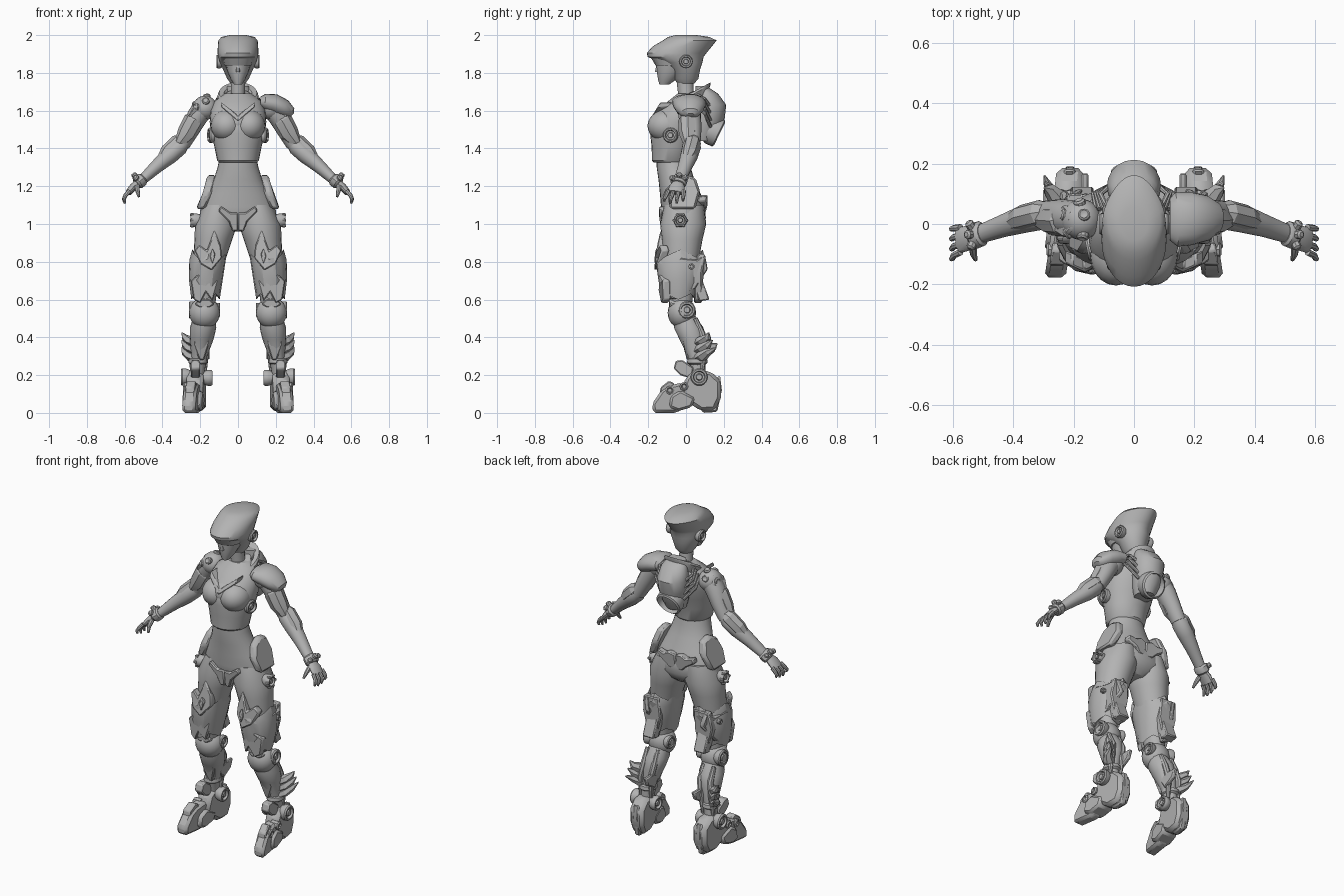
import bpy, bmesh, math
from mathutils import Vector as V

grey = bpy.data.materials.new("armour_grey")
grey.diffuse_color = (0.45, 0.45, 0.45, 1)


def finish(name, bm, mirror=False, angle=35, bevel=0):
    bmesh.ops.recalc_face_normals(bm, faces=bm.faces)
    me = bpy.data.meshes.new(name)
    bm.to_mesh(me)
    bm.free()
    me.materials.append(grey)
    me.polygons.foreach_set("use_smooth", [True] * len(me.polygons))
    me.set_sharp_from_angle(angle=math.radians(angle))
    ob = bpy.data.objects.new(name, me)
    bpy.context.collection.objects.link(ob)
    if bevel:
        b = ob.modifiers.new("bevel", "BEVEL")
        b.width, b.segments = bevel, 1
    if mirror:
        ob.modifiers.new("mirror", "MIRROR")
    return ob


def skin(bm, rings):
    """Bridge rings of points and cap both ends."""
    vs = [[bm.verts.new(p) for p in r] for r in rings]
    n = len(vs[0])
    for a, b in zip(vs, vs[1:]):
        for i in range(n):
            bm.faces.new((a[i], a[(i + 1) % n], b[(i + 1) % n], b[i]))
    bm.faces.new(vs[0])
    bm.faces.new(vs[-1])


def tube(name, rows, n=20, flat=False, mirror=False, power=1.0, tilt=0, angle=35):
    """Rows are x, y, z, side radius, depth radius and optional zigzag height."""
    pts = [V(r[:3]) for r in rows]
    rings = []
    for k, r in enumerate(rows):
        t = V((0, 0, 1)) if flat else (pts[min(k + 1, len(pts) - 1)] - pts[max(k - 1, 0)]).normalized()
        ref = V((1, 0, 0)) if abs(t.y) > 0.9 else V((0, 1, 0))
        s = ref.cross(t).normalized()
        u = t.cross(s)
        ring = []
        for i in range(n):
            a = 2 * math.pi * i / n
            c, d = math.cos(a), math.sin(a)
            c, d = math.copysign(abs(c) ** power, c), math.copysign(abs(d) ** power, d)
            p = pts[k] + s * (r[3] * c) + u * (r[4] * d)
            p.z += tilt * (p.y - pts[k].y) + (r[5] * math.cos(4 * a) if len(r) > 5 else 0)
            ring.append(p)
        rings.append(ring)
    bm = bmesh.new()
    skin(bm, rings)
    return finish(name, bm, mirror, angle)


def lathe(name, centre, axis, profile, n=20, mirror=False):
    """Profile is radius and height along the axis."""
    q = V(axis).to_track_quat('Z', 'Y')
    bm = bmesh.new()
    skin(bm, [[V(centre) + q @ V((r * math.cos(i * math.tau / n), r * math.sin(i * math.tau / n), h))
               for i in range(n)] for r, h in profile])
    return finish(name, bm, mirror)


def port(name, centre, axis, r, h, mirror=True):
    """Round socket with a recess and a central hub."""
    return lathe(name, centre, axis, [(r * .8, -h), (r, 0), (r, h * .7), (r * .88, h), (r * .7, h), (r * .6, h * .4),
                                      (r * .4, h * .4), (r * .32, h * .9), (r * .1, h * .9)], mirror=mirror)


def ball(name, c, rad, mirror=True):
    bm = bmesh.new()
    bmesh.ops.create_uvsphere(bm, u_segments=20, v_segments=12, radius=1)
    for v in bm.verts:
        v.co = V([c[i] + v.co[i] * rad[i] for i in range(3)])
    return finish(name, bm, mirror, 60)


def plate(name, plane, poly, lo, hi, mirror=True, bevel=.006, shear=0, bow=0, skew=0):
    """Outline in yz (plane x) or xz (plane y), thickness lo to hi, sheared by height, bowed and skewed."""
    zc = sum(p[1] for p in poly) / len(poly)
    hc = sum(p[0] for p in poly) / len(poly)

    def put(p, d):
        d += shear * (p[1] - zc) + bow * (p[0] - hc) ** 2 + skew * p[0]
        return V((d, p[0], p[1])) if plane == 'x' else V((p[0], d, p[1]))
    bm = bmesh.new()
    skin(bm, [[put(p, lo) for p in poly], [put(p, hi) for p in poly]])
    return finish(name, bm, mirror, 30, bevel)


# Helmet with a swept-back crest that narrows to the rear, face and neck
helmet = tube("helmet", [(0, .0, 1.745, .04, .045), (0, .0, 1.77, .058, .066), (0, -.005, 1.82, .08, .08),
                         (0, -.025, 1.855, .096, .112), (0, -.055, 1.885, .106, .148), (0, -.05, 1.905, .108, .158),
                         (0, -.02, 1.94, .107, .157), (0, .02, 1.972, .104, .142), (0, .015, 1.99, .088, .11),
                         (0, 0, 2.0, .045, .055)], 32, True)
for v in helmet.data.vertices:
    if v.co.z > 1.86 and v.co.y > .03:
        v.co.x *= 1 - .2 * min(1, (v.co.y - .03) / .12)
tube("face", [(0, -.115, 1.738, .02, .026), (0, -.1, 1.765, .038, .048), (0, -.085, 1.81, .058, .07),
              (0, -.08, 1.865, .07, .08)], 16, True)
tube("nose", [(0, -.155, 1.805, .012, .012), (0, -.145, 1.85, .006, .01)], 6, True)
tube("visor", [(0, -.06, 1.84, .074, .102), (0, -.06, 1.88, .086, .125)], 16, True, power=.8)
port("ear_disc", (.095, 0, 1.86), (1, 0, 0), .036, .02)
tube("neck", [(0, .01, 1.62, .05, .05), (0, 0, 1.69, .037, .042), (0, -.01, 1.8, .04, .045)], 16, True)

# Torso, collar and bust
tube("chest", [(0, -.075, 1.325, .1, .095), (0, -.075, 1.335, .11, .105), (0, -.07, 1.41, .125, .112),
               (0, -.06, 1.48, .142, .13), (0, -.05, 1.54, .15, .137), (0, -.025, 1.6, .145, .125),
               (0, .0, 1.65, .125, .095), (0, .015, 1.69, .07, .06)], 28, True)
ball("bust", (.06, -.106, 1.52), (.085, .098, .084))
ball("bust_bridge", (0, -.095, 1.535), (.1, .095, .08), False)
plate("chest_chevron", 'y', [(0, 1.575), (.09, 1.645), (.09, 1.62), (0, 1.545)], -.165, -.10, shear=.6, bevel=.004)
tube("collar", [(0, .02, 1.63, .1, .09), (0, .025, 1.68, .108, .105), (0, .03, 1.695, .1, .1),
                (0, .025, 1.69, .075, .075), (0, .02, 1.64, .06, .06)], 24, True, tilt=.55)
tube("neck_ring", [(0, .01, 1.64, .07, .07), (0, .01, 1.685, .066, .066), (0, .01, 1.69, .055, .055)], 20, True, tilt=.4)
port("rib_disc", (.135, -.08, 1.47), (1, -.2, 0), .04, .022)
tube("waist", [(0, -.07, 1.37, .095, .085), (0, -.065, 1.3, .108, .09), (0, -.05, 1.23, .13, .095),
               (0, -.03, 1.16, .165, .108), (0, -.015, 1.09, .198, .117), (0, -.01, 1.03, .205, .115),
               (0, -.01, .985, .15, .09), (0, -.01, .96, .06, .06)], 28, True)

# Hip plates and pelvis plates
plate("hip_plate", 'x', [(-.085, 1.08), (-.1, 1.16), (-.07, 1.23), (-.01, 1.262), (.05, 1.245), (.075, 1.17), (.05, 1.08)],
      .15, .197, shear=-.38, bow=-2.5, bevel=.012)
plate("pelvis_plate", 'y', [(0, 1.06), (.04, 1.06), (.09, 1.095), (.105, 1.07), (.05, 1.015), (.03, .96), (0, .965)],
      -.14, -.1, shear=-.12, bow=1.5)
plate("tail_plate", 'y', [(0, 1.145), (.04, 1.155), (.075, 1.14), (.12, 1.15), (.125, 1.12), (.075, 1.09), (.045, 1.06), (0, 1.055)],
      .07, .112, shear=.1, bow=-2)
port("hip_disc", (.222, -.03, 1.02), (1, 0, 0), .036, .03)
for i in range(6):
    a = i * math.tau / 6
    lathe("hip_disc_bolt", (.235, -.03 + .034 * math.cos(a), 1.02 + .034 * math.sin(a)), (1, 0, 0),
          [(.008, 0), (.008, .014), (.005, .02)], 8, True)

# Back engine with nozzle and cables
tube("back_engine", [(0, .08, 1.73, .055, .03), (0, .11, 1.69, .078, .06), (0, .125, 1.63, .09, .088),
                     (0, .115, 1.56, .085, .09), (0, .1, 1.49, .072, .078), (0, .09, 1.44, .055, .06)], 20, True)
lathe("engine_nozzle", (0, .14, 1.495), (0, .9, -.44),
      [(.06, -.05), (.078, -.005), (.077, .035), (.066, .042), (.058, .0), (.042, -.005), (.038, .02), (.026, .02), (.018, -.02)], 28)
for i in range(4):
    tube("engine_cable", [(.09 + .012 * i, .05, 1.69 - .02 * i, .009, .009), (.11 + .008 * i, .1, 1.66 - .025 * i, .009, .009),
                          (.075, .13, 1.62 - .035 * i, .009, .009)], 8, mirror=True)

# Shoulders, arms and elbow armour
ball("shoulder", (.175, .015, 1.615), (.066, .068, .064))
tube("upper_arm", [(.17, .015, 1.63, .058, .06), (.215, .02, 1.57, .056, .06), (.25, .03, 1.5, .047, .052),
                   (.295, .032, 1.42, .04, .045)], 16, mirror=True)
tube("forearm", [(.275, .033, 1.445, .03, .034), (.31, .03, 1.41, .047, .05), (.36, .018, 1.365, .046, .047),
                 (.43, -.005, 1.305, .036, .038), (.5, -.03, 1.24, .027, .032), (.53, -.04, 1.215, .026, .032)], 16, mirror=True)
tube("arm_guard", [(.2, .02, 1.58, .03, .04), (.235, .01, 1.545, .056, .052), (.27, .012, 1.48, .053, .05),
                   (.31, .015, 1.425, .03, .03)], 8, mirror=True, angle=20)
tube("elbow_guard", [(.27, .045, 1.47, .012, .02), (.31, .035, 1.43, .05, .045), (.37, .02, 1.375, .048, .044),
                     (.42, .0, 1.325, .02, .025)], 8, mirror=True, angle=20)
plate("shoulder_plate", 'x', [(-.045, 1.62), (-.02, 1.665), (.04, 1.67), (.065, 1.62), (.03, 1.56), (-.02, 1.55)],
      .2, .24, shear=-.55)
# One side has a domed smooth pad, the other has exposed studs
tube("shoulder_pad", [(.12, .015, 1.645, .03, .07), (.14, .015, 1.645, .045, .09), (.19, .018, 1.635, .054, .088),
                      (.24, .02, 1.612, .05, .076), (.275, .022, 1.585, .036, .05), (.285, .022, 1.575, .015, .025)], 20)
for y, z, x in [(-.04, 1.65, -.17), (.03, 1.675, -.165), (.07, 1.645, -.18), (-.03, 1.62, -.22), (.03, 1.63, -.23)]:
    lathe("shoulder_stud", (x, y, z), (x + .16, y - .015, z - 1.62), [(.02, -.02), (.02, .006), (.014, .012), (.006, .008)], 10)

# Wrists and hands
tube("wrist_band", [(.5, -.03, 1.243, .028, .034), (.507, -.032, 1.237, .035, .043), (.53, -.04, 1.218, .036, .044),
                    (.537, -.042, 1.212, .028, .035)], 12, mirror=True)
for dx, dy, dz in [(.02, -.04, .02), (.025, .035, .022), (.03, 0, .036)]:
    lathe("wrist_stud", (.52 + dx, -.035 + dy, 1.225 + dz), (dx, dy, dz), [(.015, -.015), (.015, .004), (.008, .01)], 8, True)
tube("palm", [(.525, -.04, 1.22, .02, .028), (.555, -.048, 1.195, .021, .042), (.58, -.054, 1.165, .017, .043)], 12, mirror=True)
for i in range(4):
    y = -.093 + .027 * i
    f = y - .022 + .006 * i
    e = .012 * abs(i - 1.4)
    tube("finger", [(.575, y, 1.175, .012, .012), (.597, (y + f) / 2, 1.15, .011, .011), (.604, f, 1.125 + e / 2, .0095, .0095),
                    (.598, f, 1.103 + e, .006, .006)], 8, mirror=True)
tube("thumb", [(.535, -.07, 1.2, .015, .015), (.532, -.1, 1.175, .012, .012), (.525, -.118, 1.145, .007, .007)], 8, mirror=True)

# Thighs with jagged armour
tube("thigh", [(.1, -.01, 1.1, .08, .105), (.115, -.015, 1.0, .113, .122), (.13, -.02, .92, .1, .108),
               (.15, -.025, .82, .087, .095), (.17, -.03, .65, .06, .07), (.173, -.025, .56, .05, .055)], 24, True, True)
tube("thigh_armour", [(.15, -.025, .8, .06, .07, .02), (.15, -.03, .845, .092, .118, .02), (.16, -.03, .8, .096, .132, .015),
                      (.17, -.035, .7, .09, .112, .01), (.172, -.04, .615, .075, .09, -.015), (.172, -.04, .64, .05, .06, -.01)],
     16, True, True, angle=25)
plate("thigh_front_plate", 'y', [(.085, .82), (.09, .88), (.125, .97), (.15, .9), (.165, .86), (.205, .89), (.23, .86),
                                 (.2, .79), (.14, .755)], -.157, -.115, shear=.15, bow=5)
plate("thigh_front_gem", 'y', [(.12, .84), (.135, .87), (.15, .83), (.135, .79)], -.165, -.14, shear=.1, bevel=.004)
plate("thigh_outer_plate", 'x', [(-.14, .8), (-.1, .74), (-.03, .82), (.06, .81), (.1, .84), (.115, .76), (.05, .66), (-.06, .6), (-.13, .62)],
      .232, .258, shear=.06, bow=-4)
lathe("thigh_bolt", (.25, .03, .775), (1, 0, 0), [(.016, -.01), (.016, .008), (.01, .01), (.008, .004)], 10, True)
plate("thigh_rear_flap", 'y', [(.12, .84), (.22, .84), (.235, .74), (.2, .6), (.15, .58), (.115, .72)], .06, .1, shear=.1, bow=-5)
plate("thigh_low_flap", 'x', [(.03, .7), (.08, .72), (.125, .6), (.07, .59)], .135, .21)
plate("thigh_low_plate", 'y', [(.105, .7), (.13, .73), (.215, .73), (.25, .7), (.235, .6), (.2, .58), (.17, .64), (.135, .59)],
      -.145, -.105, shear=-.12, bow=6)

# Knees and shins
ball("knee", (.177, -.022, .53), (.082, .075, .083))
plate("knee_guard", 'y', [(.125, .575), (.15, .6), (.205, .6), (.23, .575), (.205, .56), (.15, .56)], -.1, -.05, bow=8)
port("knee_disc", (.238, .005, .545), (1, 0, 0), .046, .022)
port("knee_inner_disc", (.112, .005, .545), (-1, 0, 0), .038, .018)
tube("shin", [(.177, -.01, .52, .055, .055), (.185, .015, .45, .07, .078), (.192, .035, .39, .063, .07),
              (.205, .055, .3, .042, .045), (.215, .065, .2, .035, .04)], 16, True, True)
plate("shin_guard", 'y', [(.14, .44), (.165, .46), (.215, .46), (.24, .43), (.235, .36), (.205, .28), (.18, .28), (.155, .36)],
      -.028, .015, shear=-.3, bow=7)
for x in (.155, .225):
    tube("calf_piston", [(x, .05, .5, .012, .012), (x, .085, .42, .018, .018), (x + .015, .098, .34, .018, .018),
                         (x + .02, .085, .22, .01, .01)], 8, mirror=True)
for i in range(3):
    z = .3 + .04 * i
    tube("calf_fin", [(.21, .05, z - .02, .02, .03), (.255, .085, z, .026, .034), (.282, .115, z + .02, .018, .022),
                      (.297, .16 - .02 * i, z + .045, .003, .004)], 6, mirror=True, angle=20)
plate("calf_inner_fin", 'x', [(.04, .35), (.1, .37), (.17, .37), (.15, .32), (.08, .28)], .15, .175)

# Feet turned slightly out: ankle joint, heel block and narrow toe block
tube("ankle_band", [(.212, .06, .25, .03, .035), (.212, .06, .265, .05, .055), (.212, .06, .285, .048, .052),
                    (.21, .06, .295, .03, .03)], 12, True, True)
plate("heel_block", 'x', [(-.03, .1), (0, .19), (.05, .225), (.13, .22), (.185, .17), (.185, .08), (.155, .015), (.08, .01), (.02, .05)],
      .185, .275, bevel=.018, skew=-.1)
plate("heel_fin", 'x', [(.06, .05), (.09, .13), (.18, .2), (.19, .12), (.165, .005), (.09, 0)], .212, .25, bevel=.008, skew=-.1)
plate("toe_block", 'x', [(-.175, 0), (-.178, .05), (-.13, .12), (-.09, .145), (-.02, .16), (.04, .12), (.02, .05), (-.05, .0)],
      .2, .27, bevel=.014, skew=-.15)
plate("toe_cap", 'x', [(-.14, .09), (-.135, .135), (-.09, .17), (-.06, .155), (-.07, .12)], .21, .26, skew=-.15)
plate("toe_side", 'x', [(-.09, .03), (-.08, .09), (-.03, .12), (.05, .08), (.03, .03), (-.04, .01)], .182, .286, bevel=.012, skew=-.12)
plate("instep_block", 'x', [(-.065, .235), (-.055, .275), (-.02, .28), (.04, .24), (.03, .18), (-.03, .2)], .2, .25)
port("ankle_disc", (.278, .07, .19), (1, 0, 0), .046, .024)
port("ankle_inner_disc", (.16, .07, .185), (-1, 0, 0), .042, .024)
for y, z in [(-.01, .14), (-.085, .12)]:
    lathe("foot_bolt", (.278, y, z), (1, 0, 0), [(.024, -.04), (.024, .006), (.016, .012), (.01, .004)], 8, True)
